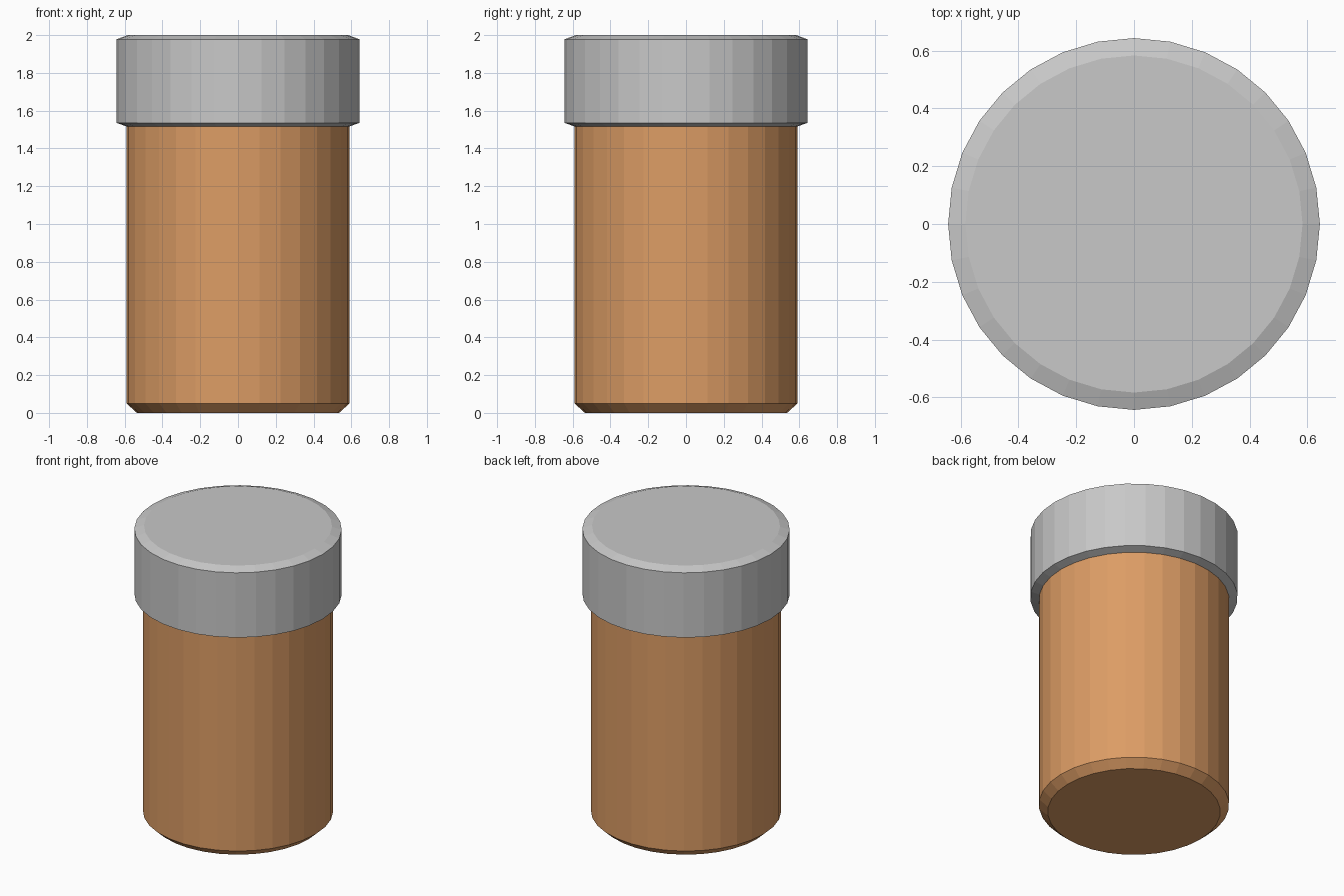
import bpy
import bmesh
from math import cos, sin, tau

SIDES = 32

cube = bpy.data.objects.get("Cube")
if cube:
    bpy.data.objects.remove(cube, do_unlink=True)


def make_material(name, color):
    mat = bpy.data.materials.new(name)
    mat.use_nodes = True
    mat.diffuse_color = color
    mat.node_tree.nodes["Principled BSDF"].inputs["Base Color"].default_value = color
    return mat


def turned_part(name, profile, mat):
    """Closed, flat-faced solid turned around z from (radius, height) pairs."""
    bm = bmesh.new()
    rings = []
    for radius, z in profile:
        angles = [tau * i / SIDES for i in range(SIDES)]
        rings.append([bm.verts.new((radius * cos(a), radius * sin(a), z)) for a in angles])
    for low, high in zip(rings, rings[1:]):
        for i in range(SIDES):
            j = (i + 1) % SIDES
            bm.faces.new((low[i], low[j], high[j], high[i]))
    bm.faces.new(rings[0][::-1])
    bm.faces.new(rings[-1])
    mesh = bpy.data.meshes.new(name)
    bm.to_mesh(mesh)
    bm.free()
    mesh.materials.append(mat)
    obj = bpy.data.objects.new(name, mesh)
    bpy.context.collection.objects.link(obj)
    return obj


amber = make_material("amber_brown", (0.72, 0.335, 0.13, 1))
grey = make_material("light_grey", (0.58, 0.58, 0.58, 1))

# Jar body with a chamfered base, running up inside the lid
turned_part("jar_body", [(0.535, 0), (0.59, 0.05), (0.59, 1.55)], amber)

# Lid with chamfered top and bottom rims
turned_part("lid", [(0.585, 1.515), (0.643, 1.535), (0.643, 1.978), (0.583, 2)], grey)
